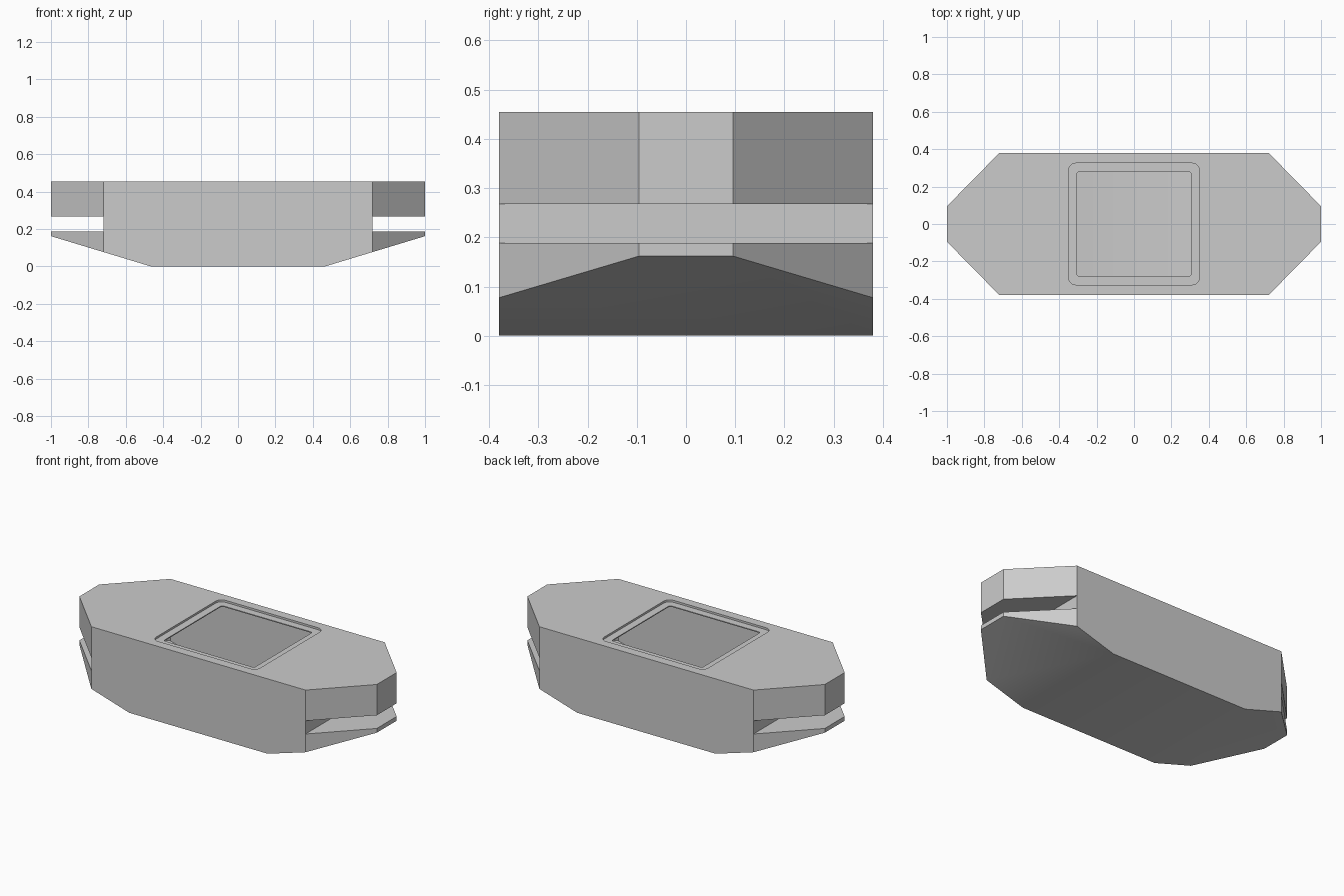
import bpy
import bmesh
import math
from mathutils import Vector

if "Cube" in bpy.data.objects:
    bpy.data.objects.remove(bpy.data.objects["Cube"], do_unlink=True)

HEIGHT, WALL, STEP = 0.455, 0.006, 0.012

grey = bpy.data.materials.new("plain_grey")
grey.use_nodes = True
grey.diffuse_color = (0.6, 0.6, 0.6, 1)
grey.node_tree.nodes["Principled BSDF"].inputs["Base Color"].default_value = (0.6, 0.6, 0.6, 1)


def prism(name, outline, z0, z1):
    """Upright prism from a counter-clockwise outline."""
    bm = bmesh.new()
    base = bm.faces.new([bm.verts.new((x, y, z0)) for x, y in outline])
    top = bmesh.ops.extrude_face_region(bm, geom=[base])["geom"]
    for v in top:
        if isinstance(v, bmesh.types.BMVert):
            v.co.z = z1
    bmesh.ops.recalc_face_normals(bm, faces=bm.faces)
    mesh = bpy.data.meshes.new(name)
    bm.to_mesh(mesh)
    bm.free()
    mesh.materials.append(grey)
    obj = bpy.data.objects.new(name, mesh)
    bpy.context.collection.objects.link(obj)
    return obj


def rounded(hx, hy, r, steps=6):
    """Outline of a rounded rectangle."""
    pts = []
    for i, (sx, sy) in enumerate([(1, 1), (-1, 1), (-1, -1), (1, -1)]):
        for k in range(steps + 1):
            a = math.pi / 2 * (i + k / steps)
            pts.append((sx * (hx - r) + r * math.cos(a), sy * (hy - r) + r * math.sin(a)))
    return pts


def apply(obj, mod):
    bpy.context.view_layer.objects.active = obj
    bpy.ops.object.modifier_apply(modifier=mod.name)


def cut(obj, cutter):
    cutter.hide_render = True
    mod = obj.modifiers.new("cut", "BOOLEAN")
    mod.operation, mod.solver, mod.object = "DIFFERENCE", "EXACT", cutter
    apply(obj, mod)
    bpy.data.objects.remove(cutter, do_unlink=True)


# Body: long octagon with the underside sloping up to both ends
corners = [(1, 0.095), (0.72, 0.38)]
quarter = corners + [(-x, y) for x, y in reversed(corners)]
body = prism("hollow_body", quarter + [(-x, -y) for x, y in quarter], 0, HEIGHT)
bm = bmesh.new()
bm.from_mesh(body.data)
for side in (1, -1):
    cutline = bmesh.ops.bisect_plane(
        bm, geom=bm.verts[:] + bm.edges[:] + bm.faces[:], clear_outer=True,
        plane_co=Vector((side * 0.465, 0, 0)), plane_no=Vector((side * 0.162, 0, -0.535)))
    edges = [e for e in cutline["geom_cut"] if isinstance(e, bmesh.types.BMEdge)]
    bmesh.ops.holes_fill(bm, edges=[e for e in bm.edges if e.is_boundary] or edges, sides=0)
bmesh.ops.recalc_face_normals(bm, faces=bm.faces)
bm.to_mesh(body.data)
bm.free()

# Slot through each end
for side in (1, -1):
    x0, x1 = sorted((side * 0.72, side * 1.2))
    cut(body, prism("slot_cutter", [(x0, -0.6), (x1, -0.6), (x1, 0.6), (x0, 0.6)], 0.188, 0.268))

# Shallow recess round the top opening
cut(body, prism("recess_cutter", rounded(0.35, 0.325, 0.04), HEIGHT - STEP, HEIGHT + 0.1))

# Thin walls, then the opening into the hollow
shell = body.modifiers.new("shell", "SOLIDIFY")
shell.thickness, shell.offset, shell.use_even_offset = WALL, -1, True
apply(body, shell)
cut(body, prism("opening_cutter", rounded(0.305, 0.28, 0.015), 0.40, HEIGHT + 0.1))

# Smooth shading with sharp edges kept
bpy.ops.object.select_all(action="DESELECT")
body.select_set(True)
bpy.context.view_layer.objects.active = body
bpy.ops.object.shade_smooth_by_angle(angle=math.radians(30))
